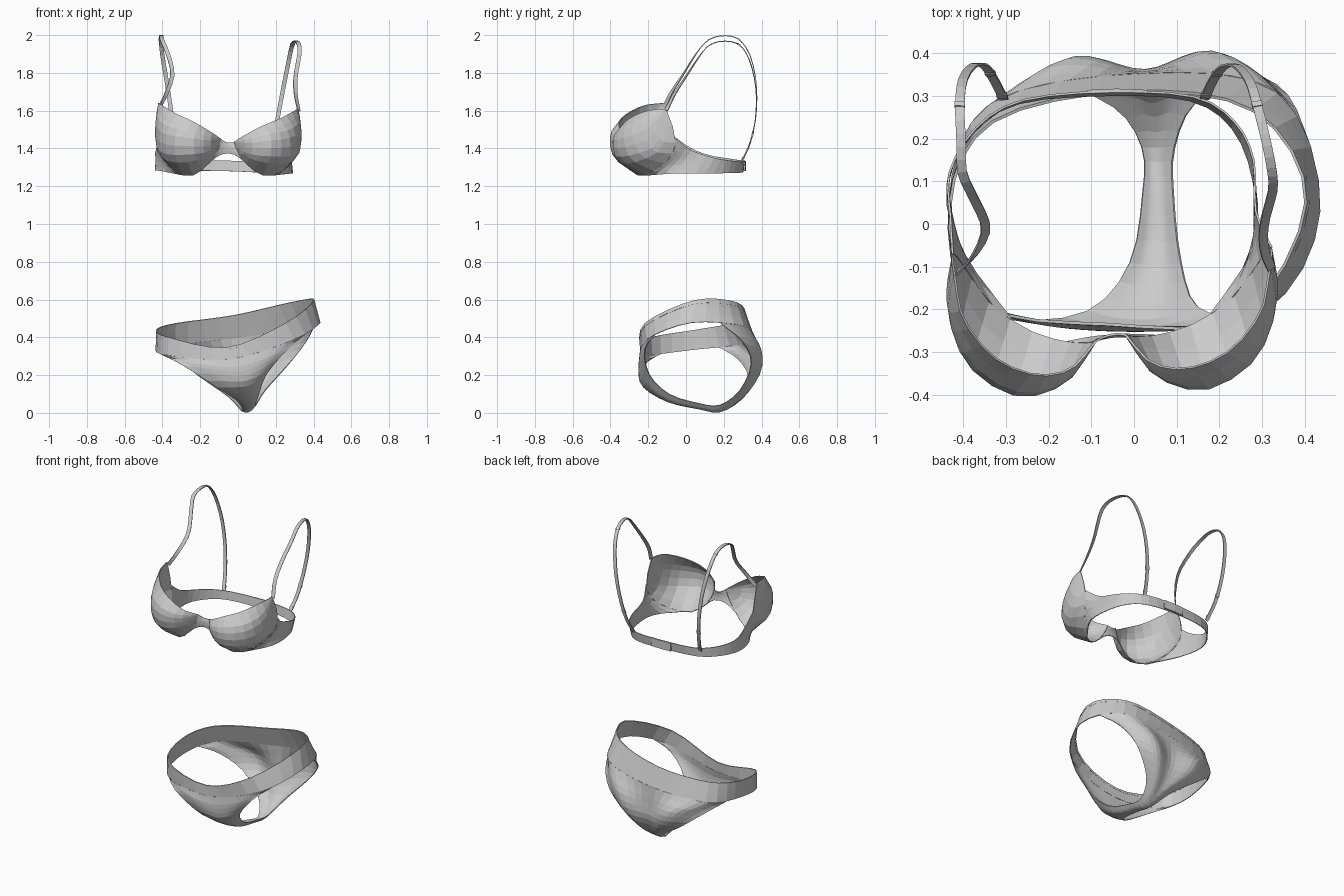
import bpy, bmesh
from mathutils import Vector as V

CX = -0.055  # bra centre line


def at(pts, t, closed=False):
    """Catmull-Rom point at index parameter t."""
    n = len(pts) - (0 if closed else 1)
    i = min(int(t), n - 1)
    f = t - i
    if closed:
        a, b, c, d = (V(pts[(i + k) % n]) for k in (-1, 0, 1, 2))
    else:
        b, c = V(pts[i]), V(pts[i + 1])
        a = V(pts[i - 1]) if i > 0 else 2 * b - c
        d = V(pts[i + 2]) if i + 2 <= n else 2 * c - b
    return 0.5 * (2 * b + (c - a) * f + (2 * a - 5 * b + 4 * c - d) * f * f
                  + (3 * b - a - 3 * c + d) * f ** 3)


def sample(pts, n, closed=False):
    m = len(pts) - (0 if closed else 1)
    return [at(pts, m * k / n, closed) for k in range(n + 1)]


def sheet(name, rows, thick=0.005):
    bm = bmesh.new()
    vs = [[bm.verts.new(p) for p in r] for r in rows]
    for r, q in zip(vs, vs[1:]):
        for k in range(len(r) - 1):
            bm.faces.new((r[k], r[k + 1], q[k + 1], q[k]))
    bmesh.ops.remove_doubles(bm, verts=bm.verts, dist=0.0008)
    bmesh.ops.recalc_face_normals(bm, faces=bm.faces)
    me = bpy.data.meshes.new(name)
    bm.to_mesh(me)
    bm.free()
    ob = bpy.data.objects.new(name, me)
    bpy.context.collection.objects.link(ob)
    m = ob.modifiers.new("thickness", 'SOLIDIFY')
    m.thickness = thick
    m.offset = 0


def place(side, p):
    """Local (distance from centre, y, z) to world; right side hangs a little lower."""
    if side < 0:
        return V((CX - p[0], p[1], p[2]))
    k = max(0, (p[2] - 1.26) / 0.38)
    return V((CX + p[0] * 1.02, p[1] + 0.015, p[2] - 0.03 * k))


# Cups: four meridians from outer corner to centre
corner, gore = (.365, -.12, 1.64), (.035, -.275, 1.45)
top = [corner, (.345, -.22, 1.628), (.275, -.31, 1.585), (.18, -.352, 1.54), (.095, -.34, 1.49), gore]
upper = [corner, (.375, -.22, 1.54), (.325, -.335, 1.49), (.215, -.4, 1.47), (.105, -.37, 1.45), gore]
lower = [corner, (.38, -.16, 1.43), (.33, -.3, 1.36), (.21, -.382, 1.355), (.1, -.345, 1.38), gore]
wire = [corner, (.37, -.07, 1.47), (.345, -.1, 1.36), (.28, -.19, 1.28),
        (.19, -.25, 1.257), (.11, -.275, 1.31), (.055, -.28, 1.39), gore]

for side, nm in ((-1, "left"), (1, "right")):
    cols = [sample([place(side, p) for p in m], 12) for m in (top, upper, lower, wire)]
    sheet(nm + "_cup", [sample([c[k] for c in cols], 8) for k in range(13)])

# Centre bridge with arched lower edge
rows = []
for k in range(5):
    t = 5.1 + 1.9 * k / 4
    a, b = place(-1, at(wire, t)), place(1, at(wire, t))
    row = []
    for j in range(7):
        u = j / 6
        p = a.lerp(b, u)
        h = 4 * u * (1 - u)
        p.z += h * (0.06 * (1 - k / 4) - 0.012 * k / 4)
        p.y += h * 0.008
        row.append(p)
    rows.append(row)
sheet("centre_bridge", rows)

# Wings and back band, joined to the wire line at both ends
band_top = [(-.43, .02, 1.405), (-.432, .12, 1.365), (-.37, .225, 1.347), (-.26, .29, 1.337),
            (-.055, .31, 1.335), (.14, .298, 1.33), (.235, .24, 1.335), (.28, .15, 1.35), (.285, .03, 1.39)]
band_low = [(-.405, -.06, 1.28), (-.437, .09, 1.285), (-.38, .21, 1.285), (-.27, .283, 1.283),
            (-.055, .302, 1.28), (.13, .29, 1.272), (.23, .225, 1.27), (.28, .1, 1.267), (.28, -.06, 1.267)]
ts = [1 + 2.6 * k / 5 for k in range(6)]
ends = [[place(s, at(wire, t)) for t in ts] for s in (-1, 1)]
rows = []
for k in range(6):
    mid = [V(a).lerp(V(b), k / 5) for a, b in zip(band_top, band_low)]
    rows.append(sample([ends[0][k]] + mid + [ends[1][k]], 30))
sheet("back_band", rows)

# Clasp at the back
clasp = [(-.11, .31), (-.04, .313), (.03, .31)]
sheet("back_clasp", [[V((x, y, z)) for x, y in clasp] for z in (1.281, 1.334)], 0.008)


# Straps: flat ribbons that twist from the cup to the shoulder
def ribbon(name, pts, w=0.011, twist=True, thick=0.005, n=30):
    ps = sample(pts, n)
    rows = []
    for k, p in enumerate(ps):
        t = (ps[min(k + 1, n)] - ps[max(k - 1, 0)]).normalized()
        f = min(1, k / (n * 0.3)) if twist else 1
        d = V((.6, .8, 0)).lerp(V((1, 0, 0)), f)
        d = (d - t * d.dot(t)).normalized()
        rows.append([p - d * w, p + d * w])
    sheet(name, rows, thick)


straps = {
    "left": [(-.415, -.115, 1.62), (-.375, -.075, 1.7), (-.347, -.01, 1.8), (-.375, .06, 1.91),
             (-.402, .12, 1.975), (-.405, .2, 1.997), (-.408, .28, 1.977), (-.4, .34, 1.89),
             (-.375, .372, 1.74), (-.35, .37, 1.57), (-.328, .338, 1.43), (-.305, .292, 1.33)],
    "right": [(.322, -.105, 1.6), (.305, -.06, 1.69), (.305, 0, 1.78), (.325, .08, 1.9),
              (.322, .13, 1.95), (.308, .2, 1.968), (.288, .28, 1.95), (.27, .335, 1.87),
              (.24, .37, 1.72), (.21, .368, 1.56), (.186, .338, 1.42), (.165, .293, 1.325)],
}
for nm, pts in straps.items():
    ribbon(nm + "_strap", pts)
    for i, t in enumerate((6.0, 9.6, 10.8)):   # sliders and ring
        ribbon(f"{nm}_slider_{i}", [at(pts, t - .08), at(pts, t + .08)], .012, False, .009, 2)

# Briefs: hip band ring, tilted to one side
hip_l, hip_r = (-.43, .05, .44), (.402, .05, .597)
leg_l, leg_r = (-.432, .05, .335), (.434, .03, .477)
waist_f = [(-.365, -.185, .4), (-.06, -.235, .347), (.25, -.215, .475)]
low_f = [(-.37, -.18, .305), (-.04, -.24, .285), (.3, -.205, .39)]
low_b = [(-.335, .28, .36), (.02, .35, .4), (.335, .305, .46)]
waist_b = [(-.33, .24, .474), (-.02, .31, .517), (.28, .265, .585)]
ring = sample([hip_l] + waist_f + [hip_r] + waist_b[::-1], 32, True)
under = sample([leg_l] + low_f + [leg_r] + low_b[::-1], 32, True)
sheet("hip_band", [[a.lerp(b, f) for a, b in zip(ring, under)] for f in (0, .33, .67, 1)])
sheet("waistband_edging", [ring, [a.lerp(b, .18) for a, b in zip(ring, under)]], 0.007)

# Briefs body: front panel -> crotch -> back panel, each row from left to right leg edge
front = [
    under[3:14],
    [(-.29, -.222, .25), (-.15, -.243, .235), (0, -.25, .22), (.13, -.243, .26), (.26, -.217, .335)],
    [(-.11, -.205, .135), (-.04, -.222, .137), (.03, -.225, .14), (.09, -.215, .16), (.15, -.195, .205)],
    [(-.01, -.09, .07), (.02, -.095, .06), (.05, -.095, .06), (.08, -.095, .07), (.11, -.09, .1)],
    [(.02, .07, .03), (.038, .07, .022), (.055, .07, .022), (.073, .07, .03), (.092, .07, .05)],
]
back = [
    [(.018, .18, .012), (.036, .18, .006), (.055, .18, .008), (.075, .18, .02), (.095, .18, .042)],
    [(-.05, .275, .085), (0, .295, .075), (.045, .285, .07), (.095, .3, .085), (.145, .285, .12)],
    [(-.2, .33, .19), (-.1, .378, .19), (.03, .355, .185), (.15, .39, .21), (.27, .345, .26)],
    [(-.325, .275, .285), (-.16, .384, .29), (.02, .355, .29), (.2, .398, .33), (.36, .3, .375)],
    under[30:17:-1],
]
rows = [sample(r, 20) for r in front + back]
sheet("briefs_body", [sample([r[k] for r in rows], 27) for k in range(21)])
